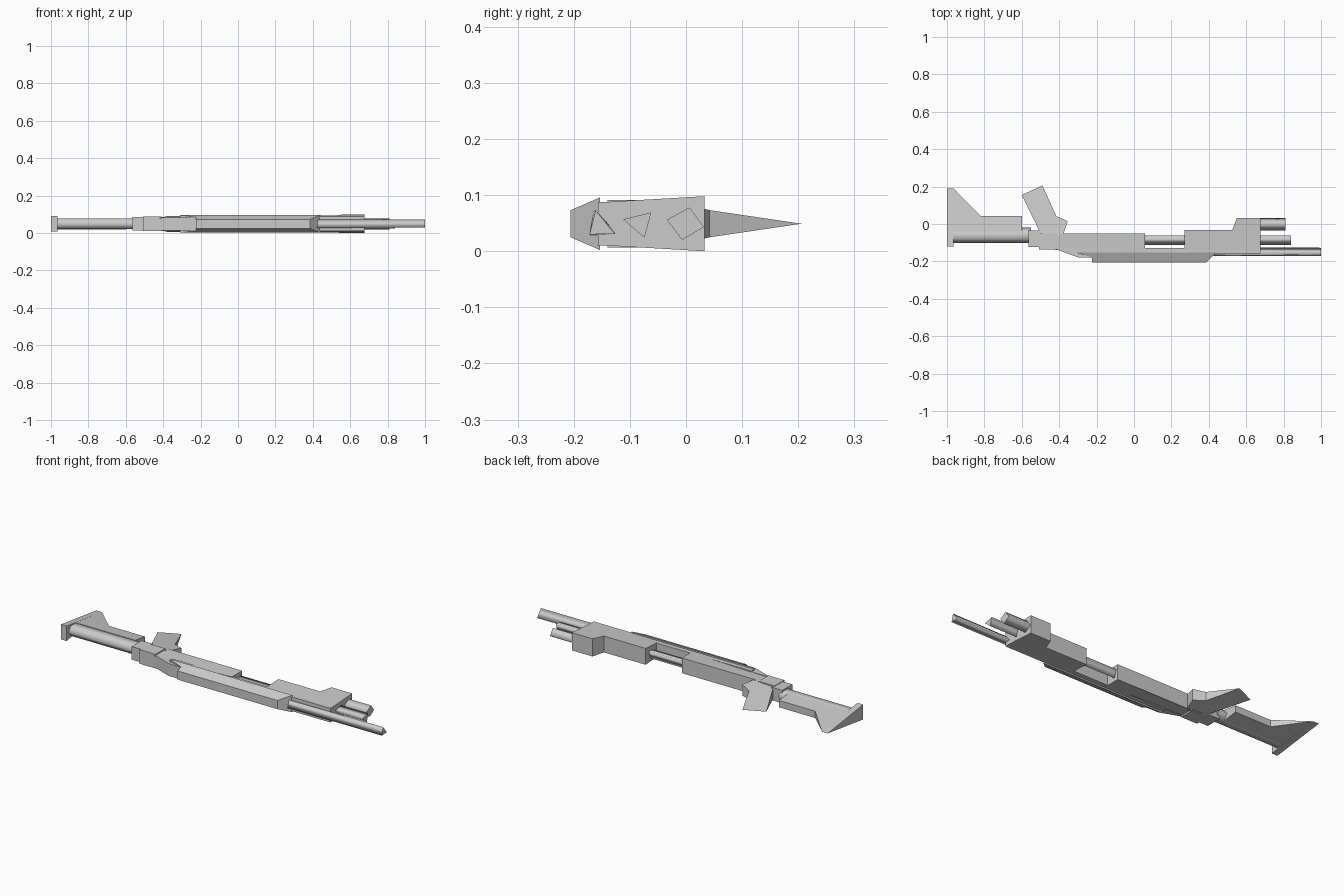
import bpy, bmesh, math

if "Cube" in bpy.data.objects:
    bpy.data.objects.remove(bpy.data.objects["Cube"])

ZC = 0.049  # mid plane of the model, which lies on its side


def finish(bm, name):
    bmesh.ops.remove_doubles(bm, verts=bm.verts, dist=1e-5)
    bmesh.ops.recalc_face_normals(bm, faces=bm.faces)
    me = bpy.data.meshes.new(name)
    bm.to_mesh(me)
    bm.free()
    ob = bpy.data.objects.new(name, me)
    bpy.context.collection.objects.link(ob)
    return ob


def slab(name, profile, half):
    """Side profile in x/y, thickened in z by half(x, y) on each side."""
    bm = bmesh.new()
    lo = [bm.verts.new((x, y, ZC - half(x, y))) for x, y in profile]
    hi = [bm.verts.new((x, y, ZC + half(x, y))) for x, y in profile]
    n = len(profile)
    bm.faces.new(lo[::-1])
    bm.faces.new(hi)
    for i in range(n):
        j = (i + 1) % n
        bm.faces.new((lo[i], lo[j], hi[j], hi[i]))
    return finish(bm, name)


def taper(y0, h0, y1, h1):
    """Half thickness changing linearly with y."""
    return lambda x, y: h0 + (h1 - h0) * (y - y0) / (y1 - y0)


def rod(name, x0, x1, section, twist=0.0):
    """Low-sided rod along x from y/z section points; twist turns the rear end."""
    cy = sum(p[0] for p in section) / len(section)
    cz = sum(p[1] for p in section) / len(section)
    c, s = math.cos(twist), math.sin(twist)
    bm = bmesh.new()
    a = [bm.verts.new((x0, cy + c * (y - cy) - s * (z - cz),
                       cz + s * (y - cy) + c * (z - cz))) for y, z in section]
    b = [bm.verts.new((x1, y, z)) for y, z in section]
    n = len(section)
    caps = [bm.faces.new(a), bm.faces.new(b)]
    for i in range(n):
        j = (i + 1) % n
        bm.faces.new((a[i], a[j], b[j], b[i])).smooth = True
    for f in caps:
        for e in f.edges:
            e.smooth = False
    return finish(bm, name)


def box(x0, x1, y0, y1):
    return [(x0, y0), (x1, y0), (x1, y1), (x0, y1)]


# Shoulder stock: wedge plate, thin web and tube
slab("butt_plate", box(-1.0, -0.965, -0.12, 0.19), taper(-0.12, 0.041, 0.19, 0))
slab("stock_web", [(-0.965, 0.19), (-0.82, 0.043), (-0.6, 0.043),
                   (-0.6, -0.04), (-0.965, -0.04)], taper(-0.02, 0.027, 0.19, 0))
rod("stock_tube", -0.97, -0.55,
    [(-0.061 + 0.041 * math.cos(math.radians(a)),
      ZC + 0.032 * math.sin(math.radians(a))) for a in range(0, 360, 60)])
slab("stock_collar", box(-0.565, -0.5, -0.122, -0.035), lambda x, y: 0.036)

# Grip narrowing to a sharp end edge
slab("grip", [(-0.6, 0.155), (-0.49, 0.206), (-0.415, 0.042), (-0.355, 0.015),
              (-0.378, -0.055), (-0.44, -0.08), (-0.5, -0.05)],
     lambda x, y: 0.134 * max(0, 0.3926 + 0.42 * x - 0.907 * y))

# Receiver
slab("rear_block", box(-0.507, -0.41, -0.135, -0.05), lambda x, y: 0.039)
slab("receiver", [(-0.42, -0.06), (-0.38, -0.05), (0.06, -0.05),
                  (0.06, -0.14), (-0.42, -0.14)],
     lambda x, y: 0.030 if x < -0.4 else 0.042)
slab("spine", box(-0.31, 0.675, -0.157, -0.128), lambda x, y: 0.039)

# Long cover with sloped sides
slab("rear_ramp", [(-0.43, -0.13), (-0.3, -0.178), (-0.225, -0.178), (-0.225, -0.13)],
     lambda x, y: 0.034)
slab("cover", [(-0.31, -0.153), (-0.225, -0.178), (-0.225, -0.206),
               (0.385, -0.206), (0.44, -0.153)],
     taper(-0.153, 0.047, -0.206, 0.024))

# Handguard, deeper at the front
slab("handguard", [(0.27, -0.138), (0.27, -0.033), (0.525, -0.033), (0.55, 0.033),
                   (0.675, 0.033), (0.675, -0.138)],
     taper(0.033, 0.049, -0.138, 0.039))

# Barrel and lower tubes
rod("barrel", 0.38, 1.0, [(-0.161, 0.073), (-0.172, 0.030), (-0.127, 0.031)], math.radians(8))
rod("middle_tube", 0.0, 0.84, [(-0.112, 0.057), (-0.062, 0.069), (-0.074, 0.024)])
rod("lower_tube", 0.6, 0.81, [(-0.034, 0.056), (0.006, 0.078), (0.032, 0.043), (-0.007, 0.02)])
